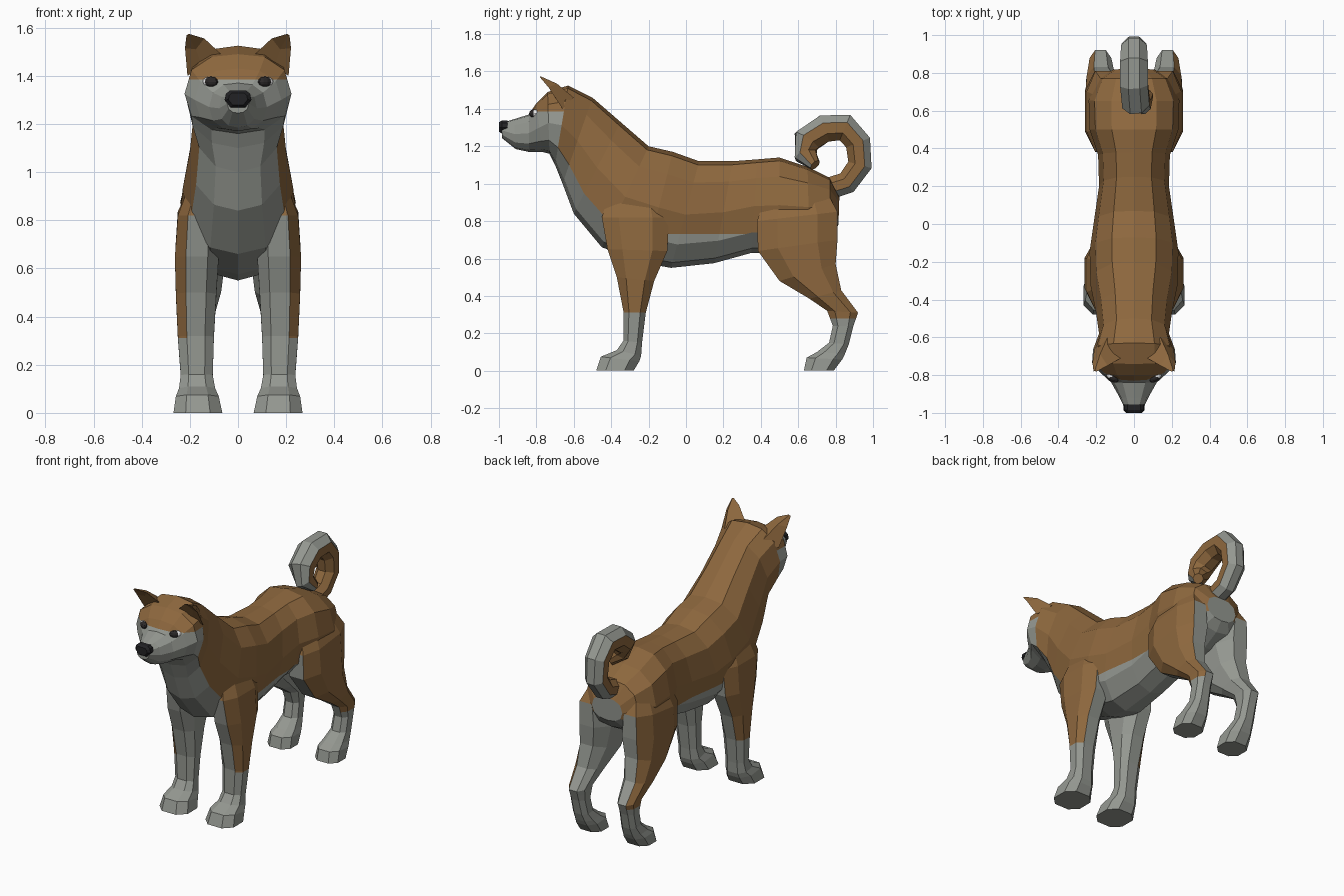
import bpy, bmesh, math
from mathutils import Vector

if "Cube" in bpy.data.objects:
    bpy.data.objects.remove(bpy.data.objects["Cube"])


def material(name, rgb):
    m = bpy.data.materials.new(name)
    m.diffuse_color = (*rgb, 1)
    m.use_nodes = True
    m.node_tree.nodes["Principled BSDF"].inputs["Base Color"].default_value = m.diffuse_color
    return m


BROWN = material("brown fur", (0.27, 0.138, 0.048))
GREY = material("grey fur", (0.30, 0.315, 0.285))
BLACK = material("nose black", (0.016, 0.016, 0.018))
DARK = material("eye dark", (0.025, 0.022, 0.022))
WHITE = material("eye white", (0.85, 0.85, 0.85))


def loft(rings):
    """Skin closed rings of points in order, and cap both ends."""
    bm = bmesh.new()
    rows = [[bm.verts.new(p) for p in r] for r in rings]
    n = len(rows[0])
    strips = []
    for a, b in zip(rows, rows[1:]):
        strips.append([bm.faces.new((a[j], a[(j + 1) % n], b[(j + 1) % n], b[j]))
                       for j in range(n)])
    bm.faces.new(rows[0][::-1])
    bm.faces.new(rows[-1])
    bmesh.ops.recalc_face_normals(bm, faces=bm.faces[:])
    bm.normal_update()
    return bm, strips


def cut(bm, co, no, test):
    """Slice the faces picked by test along a plane, for a clean colour edge."""
    faces = [f for f in bm.faces if test(f.calc_center_median())]
    geom = set(faces)
    for f in faces:
        geom.update(f.edges)
        geom.update(f.verts)
    bmesh.ops.bisect_plane(bm, geom=list(geom), plane_co=co, plane_no=no)
    bm.normal_update()


def finish(bm, name, mats):
    me = bpy.data.meshes.new(name)
    bm.to_mesh(me)
    bm.free()
    for m in mats:
        me.materials.append(m)
    ob = bpy.data.objects.new(name, me)
    bpy.context.collection.objects.link(ob)
    return ob


# Head, neck and torso: (top y, top z, bottom y, bottom z, half width)
BODY = [(-.985, 1.325, -.985, 1.245, .045), (-.92, 1.345, -.91, 1.185, .078),
        (-.84, 1.37, -.84, 1.17, .12), (-.80, 1.43, -.77, 1.17, .18),
        (-.74, 1.49, -.73, 1.16, .222), (-.63, 1.525, -.70, 1.10, .217),
        (-.50, 1.46, -.66, 1.00, .185), (-.35, 1.33, -.60, .84, .20),
        (-.20, 1.20, -.45, .66, .23), (-.07, 1.17, -.22, .575, .235),
        (.07, 1.12, -.08, .55, .215), (.25, 1.12, .15, .575, .185),
        (.38, 1.13, .35, .63, .19), (.50, 1.14, .50, .63, .235),
        (.65, 1.09, .66, .66, .24), (.77, 1.03, .77, .72, .19),
        (.82, .93, .815, .78, .11)]
SECTION = [(0, 0), (.5, .035), (.87, .2), (1, .5), (.87, .78), (.5, .95), (0, 1)]
SECTION += [(-w, t) for w, t in SECTION[5:0:-1]]
bm, strips = loft([[(w * hw, yt + (yb - yt) * t, zt + (zb - zt) * t)
                    for w, t in SECTION] for yt, zt, yb, zb, hw in BODY])
for strip in strips[5:]:
    for j in (4, 5, 6, 7):              # throat, chest and belly
        strip[j].material_index = 1
cut(bm, (0, 0, 1.385), (0, 0, 1), lambda c: c.y < -.66)
cut(bm, (0, 0, .73), (0, 0, 1), lambda c: -.2 < c.y < .5 and c.z < .95)
for f in bm.faces:
    c = f.calc_center_median()
    mask = c.y < -.66 and 1.12 < c.z < 1.385
    belly = -.12 < c.y < .42 and c.z < .73
    rump = c.y > .78 and c.z < .93 and abs(c.x) < .12
    if mask or belly or rump:
        f.material_index = 1
finish(bm, "body", [BROWN, GREY])

# Legs: (front y, front z, back y, back z, inner x, outer x)
FRONT = [(-.40, .98, -.14, .98, .08, .19), (-.45, .82, -.09, .82, .08, .25),
         (-.42, .65, -.10, .64, .08, .262), (-.37, .50, -.17, .48, .09, .258),
         (-.335, .32, -.215, .31, .10, .25), (-.335, .16, -.235, .15, .105, .238),
         (-.37, .11, -.24, .08, .095, .245), (-.455, .075, -.25, .05, .08, .258),
         (-.48, 0, -.28, 0, .065, .268)]
HIND = [(.44, .98, .74, .98, .08, .18), (.38, .80, .81, .85, .07, .25),
        (.385, .64, .81, .70, .05, .26), (.50, .48, .80, .57, .07, .255),
        (.66, .385, .83, .43, .10, .25), (.755, .32, .92, .31, .12, .235),
        (.785, .24, .895, .24, .125, .23), (.765, .15, .87, .14, .12, .23),
        (.70, .10, .85, .09, .105, .24), (.645, .07, .835, .06, .095, .25),
        (.63, 0, .79, 0, .09, .255)]
OCTAGON = [(0, .25), (.25, 0), (.75, 0), (1, .25), (1, .75), (.75, 1), (.25, 1), (0, .75)]


def leg(name, rings, s, sock):
    bm, _ = loft([[(s * (xi + (xo - xi) * u), yf + (yb - yf) * v, zf + (zb - zf) * v)
                   for u, v in OCTAGON] for yf, zf, yb, zb, xi, xo in rings])
    cut(bm, (0, 0, sock), (0, 0, 1), lambda c: True)
    for f in bm.faces:
        c = f.calc_center_median()
        inner = f.normal.x * s < .2 and c.z < .85
        f.material_index = int(c.z < sock or inner)
    finish(bm, name, [BROWN, GREY])


for s, side in ((1, "right"), (-1, "left")):
    leg("front_leg_" + side, FRONT, s, .31)
    leg("hind_leg_" + side, HIND, s, .28)

    # Ears: base ring, upper ring and tip, hollow at the front
    base = [(.07, -.71, 1.49), (.14, -.60, 1.46), (.21, -.66, 1.40), (.15, -.69, 1.44)]
    upper = [(.14, -.75, 1.555), (.18, -.69, 1.535), (.22, -.735, 1.515), (.175, -.715, 1.51)]
    tip = [(.20, -.782, 1.573), (.207, -.775, 1.573), (.214, -.78, 1.568), (.207, -.778, 1.566)]
    bm, _ = loft([[(s * x, y, z) for x, y, z in r] for r in (base, upper, tip)])
    finish(bm, "ear_" + side, [BROWN])

    # Eyes: white ball with a dark iris in front
    for part, mat, loc, size in (
            ("eyeball", WHITE, (.118, -.808, 1.375), (.034, .020, .021)),
            ("iris", DARK, (.112, -.815, 1.375), (.033, .020, .022))):
        bm = bmesh.new()
        bmesh.ops.create_uvsphere(bm, u_segments=10, v_segments=6, radius=1)
        ob = finish(bm, part + "_" + side, [mat])
        ob.scale = size
        ob.location = (s * loc[0], loc[1], loc[2])
        ob.rotation_euler = (0, 0, s * .6)

# Nose
NOSE = [(-.05, 1.325), (-.035, 1.338), (.035, 1.338), (.05, 1.325), (.056, 1.30),
        (.03, 1.268), (-.03, 1.268), (-.056, 1.30)]
bm, _ = loft([[(x * k, y, 1.303 + (z - 1.303) * k) for x, z in NOSE]
              for y, k in ((-.955, 1), (-.985, 1), (-1.0, .72))])
finish(bm, "nose", [BLACK])

# Curled tail: centre line (x, y, z) and thickness, grey along the outside
TAIL = [(0, .75, .97, .06), (0, .86, 1.005, .062), (0, .93, 1.10, .066),
        (0, .92, 1.22, .07), (0, .85, 1.30, .075), (0, .74, 1.295, .075),
        (.01, .645, 1.23, .075), (.035, .64, 1.15, .06), (.075, .69, 1.10, .03)]
HUB = Vector((0, .78, 1.14))
path = [Vector(p[:3]) for p in TAIL]
rings = []
for i, c in enumerate(path):
    tangent = (path[min(i + 1, len(path) - 1)] - path[max(i - 1, 0)]).normalized()
    out = tangent.cross(Vector((1, 0, 0))).normalized()
    if out.dot(c - HUB) < 0:
        out.negate()
    across = tangent.cross(out)
    rings.append([c + TAIL[i][3] * 1.06 * (out * math.cos(a) + across * math.sin(a))
                  for a in (math.radians(22.5 + 45 * k) for k in range(8))])
bm, strips = loft(rings)
for strip in strips:
    for j in (0, 6, 7):
        strip[j].material_index = 1
finish(bm, "tail", [BROWN, GREY])
